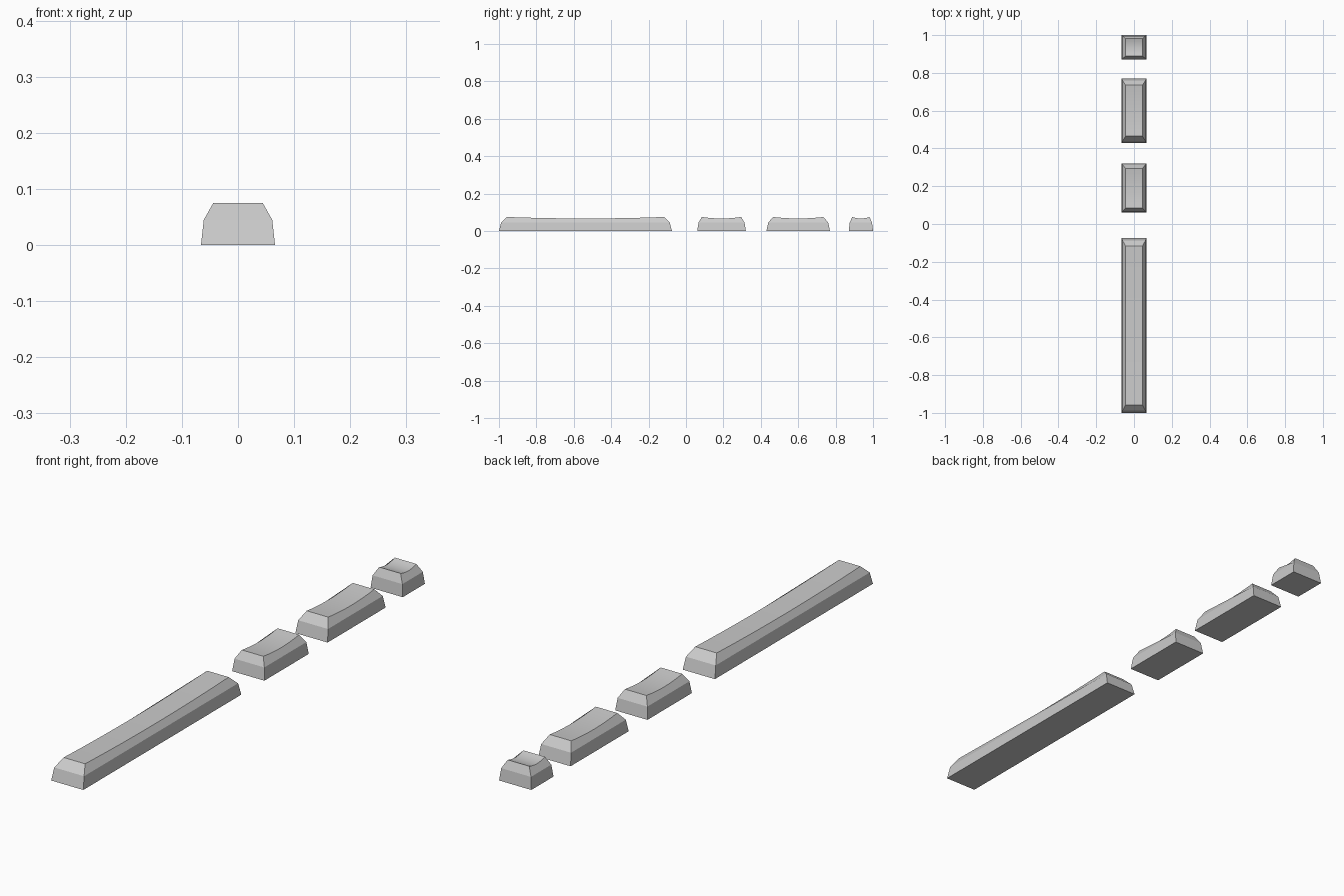
import bpy, bmesh

if "Cube" in bpy.data.objects:
    bpy.data.objects.remove(bpy.data.objects["Cube"])

SEG = 8                      # segments along the scooped top
MID_Z, TOP_Z, DIP = 0.045, 0.075, 0.008
BASE_X, MID_X, TOP_X = 0.066, 0.061, 0.044


def key_cap(name, y0, y1, inset):
    bm = bmesh.new()

    def ring(hx, d, z):
        return [bm.verts.new(p) for p in ((-hx, y0 + d, z), (hx, y0 + d, z),
                                          (hx, y1 - d, z), (-hx, y1 - d, z))]

    # Base and shoulder outlines
    base = ring(BASE_X, 0, 0)
    mid = ring(MID_X, inset * 0.28, MID_Z)
    bm.faces.new(base[::-1])
    for i in range(4):
        j = (i + 1) % 4
        bm.faces.new((base[i], base[j], mid[j], mid[i]))

    # Dished top, curved along its length
    left, right = [], []
    for k in range(SEG + 1):
        t = k / SEG
        y = y0 + inset + (y1 - y0 - 2 * inset) * t
        z = TOP_Z - DIP * 4 * t * (1 - t)
        left.append(bm.verts.new((-TOP_X, y, z)))
        right.append(bm.verts.new((TOP_X, y, z)))
    for k in range(SEG):
        f = bm.faces.new((left[k], right[k], right[k + 1], left[k + 1]))
        f.smooth = True

    # Bevelled shoulders
    bm.faces.new((mid[0], mid[1], right[0], left[0]))
    bm.faces.new((mid[2], mid[3], left[-1], right[-1]))
    bm.faces.new([mid[1], mid[2]] + right[::-1])
    bm.faces.new([mid[3], mid[0]] + left)

    me = bpy.data.meshes.new(name)
    bm.to_mesh(me)
    bm.free()
    bpy.context.collection.objects.link(bpy.data.objects.new(name, me))


# Row of keys from front to back
key_cap("long_key", -1.0, -0.075, 0.042)
key_cap("medium_key", 0.06, 0.32, 0.025)
key_cap("wide_key", 0.43, 0.77, 0.035)
key_cap("small_key", 0.87, 1.0, 0.019)
